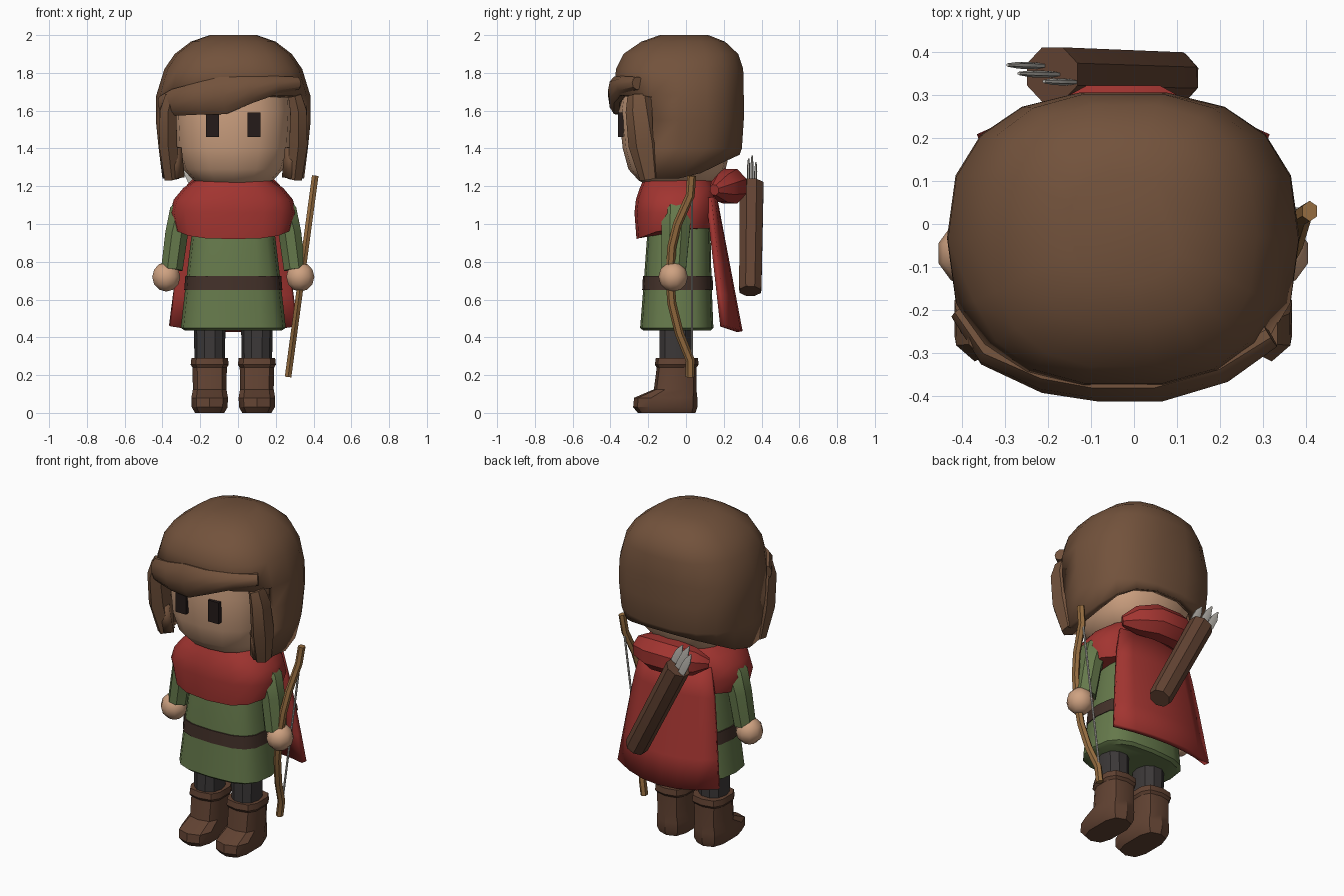
import bpy, bmesh, math
from mathutils import Vector

if "Cube" in bpy.data.objects:
    bpy.data.objects.remove(bpy.data.objects["Cube"])

CX = -0.025  # body centre line (the bow widens the +x side)
HAIR, SKIN, RED = (.17, .085, .045), (.62, .36, .22), (.36, .035, .03)
GREEN, DARK, BELT = (.13, .19, .07), (.045, .04, .04), (.055, .03, .022)
BOOT, WOOD, GREY, EYE = (.12, .055, .032), (.30, .15, .05), (.5, .48, .44), (.018, .011, .01)


def finish(name, bm, color, angle=35):
    me = bpy.data.meshes.new(name)
    bm.to_mesh(me)
    bm.free()
    ob = bpy.data.objects.new(name, me)
    bpy.context.collection.objects.link(ob)
    key = "mat_%.3f_%.3f_%.3f" % color
    mat = bpy.data.materials.get(key) or bpy.data.materials.new(key)
    mat.diffuse_color = (*color, 1)
    mat.use_nodes = True
    mat.node_tree.nodes["Principled BSDF"].inputs["Base Color"].default_value = mat.diffuse_color
    me.materials.append(mat)
    bpy.ops.object.select_all(action='DESELECT')
    ob.select_set(True)
    bpy.context.view_layer.objects.active = ob
    bpy.ops.object.shade_smooth_by_angle(angle=math.radians(angle))
    return ob


def skin_rings(rings):
    """Capped surface through a list of point rings."""
    bm = bmesh.new()
    vs = [[bm.verts.new(p) for p in r] for r in rings]
    n = len(vs[0])
    for a, b in zip(vs, vs[1:]):
        for i in range(n):
            j = (i + 1) % n
            bm.faces.new((a[i], a[j], b[j], b[i]))
    bm.faces.new(vs[0])
    bm.faces.new(vs[-1])
    bmesh.ops.recalc_face_normals(bm, faces=bm.faces)
    return bm


def stack(rows, cx=CX, n=16, e=2.5, turn=0.0):
    """Horizontal rounded-box rings; each row is (z, half width, y min, y max)."""
    def sp(v):
        return math.copysign(abs(v) ** (2 / e), v)
    rings = []
    for z, hx, y0, y1 in rows:
        ang = [2 * math.pi * (i + turn) / n for i in range(n)]
        rings.append([Vector((cx + hx * sp(math.cos(a)),
                              (y0 + y1) / 2 + (y1 - y0) / 2 * sp(math.sin(a)), z)) for a in ang])
    return skin_rings(rings)


def tube(pts, n=8):
    """Sweep through (x, y, z, radius u, radius v); v lies along y."""
    ps = [Vector(p[:3]) for p in pts]
    rings = []
    for i, p in enumerate(pts):
        t = (ps[min(i + 1, len(ps) - 1)] - ps[max(i - 1, 0)]).normalized()
        u = t.cross(Vector((0, 1, 0))).normalized()
        v = u.cross(t)
        rings.append([ps[i] + u * p[3] * math.cos(a) + v * p[4] * math.sin(a)
                      for a in (2 * math.pi * (k + .5) / n for k in range(n))])
    return skin_rings(rings)


def solid(ob, t, offset=-1):
    m = ob.modifiers.new("thickness", 'SOLIDIFY')
    m.thickness, m.offset = t, offset


# head
finish("head", stack([(1.2, .15, -.19, .1), (1.23, .21, -.25, .15), (1.29, .265, -.305, .21),
                      (1.4, .3, -.335, .235), (1.6, .31, -.357, .245), (1.8, .3, -.33, .24)]), SKIN)

# hair cap, open at the face and arched at the nape
bm = stack([(1.24, .375, -.33, .245), (1.4, .395, -.365, .30), (1.55, .41, -.375, .31),
            (1.68, .408, -.385, .31), (1.82, .365, -.375, .307), (1.9, .31, -.335, .28),
            (1.965, .225, -.24, .21), (2.0, .125, -.14, .12)], n=18, e=2.5)
gone = [f for f in bm.faces if (f.calc_center_median().z < 1.67 and f.calc_center_median().y < -.22)
        or all(v.co.z < 1.25 for v in f.verts)]
bmesh.ops.delete(bm, geom=gone, context='FACES')
for v in bm.verts:
    if v.co.z < 1.25 and v.co.y > .03:
        v.co.z += (v.co.y - .03) * .6
        v.co.y += max(0, v.co.y - .1) * .3
solid(finish("hair_cap", bm, HAIR, 40), .055)

# swept fringe and side locks
finish("fringe", tube([(-.40, -.2, 1.63, .05, .03), (-.33, -.29, 1.645, .075, .045),
                       (-.2, -.345, 1.665, .09, .05), (-.08, -.367, 1.68, .105, .046),
                       (.06, -.367, 1.71, .075, .046), (.2, -.325, 1.735, .05, .046),
                       (.315, -.255, 1.745, .035, .035)], 10), HAIR)
for s, side in ((1, "right"), (-1, "left")):
    finish(side + "_hair_lock", tube([(CX + s * .325, -.25, 1.68, .04, .06),
                                      (CX + s * .345, -.245, 1.6, .05, .075),
                                      (CX + s * .345, -.22, 1.42, .055, .085),
                                      (CX + s * .325, -.19, 1.24, .045, .055)], 6), HAIR, 25)
    # eyes
    bm = bmesh.new()
    bmesh.ops.create_cube(bm, size=1)
    bmesh.ops.scale(bm, vec=(.07, .03, .13), verts=bm.verts)
    bmesh.ops.translate(bm, vec=(CX + s * .11, -.345, 1.525), verts=bm.verts)
    finish(side + "_eye", bm, EYE)
    # arms and hands
    finish(side + "_arm", tube([(CX + s * .21, -.05, 1.15, .05, .06), (CX + s * .27, -.05, 1.06, .075, .085),
                                (CX + s * .30, -.055, .95, .065, .08),
                                (CX + s * .325, -.065, .76, .062, .07)]), GREEN)
    bm = bmesh.new()
    bmesh.ops.create_uvsphere(bm, u_segments=10, v_segments=6, radius=.078)
    bmesh.ops.translate(bm, vec=(CX + s * .355, -.068, .72), verts=bm.verts)
    finish(side + "_hand", bm, SKIN)
    # legs and boots
    lx = CX + s * .125
    finish(side + "_leg", stack([(.24, .08, -.145, .03), (.55, .085, -.145, .03)], lx, 10, 2.2), DARK)
    finish(side + "_boot", stack([(0, .08, -.255, .05), (.03, .098, -.28, .06), (.08, .1, -.275, .06),
                                  (.125, .092, -.17, .055), (.24, .094, -.155, .055),
                                  (.255, .104, -.165, .067), (.29, .1, -.16, .063)],
                                 lx, 10, 3, .5), BOOT, 30)

# tunic and belt
finish("tunic", stack([(.435, .255, -.225, .13), (.45, .278, -.243, .145), (.7, .25, -.223, .135),
                       (.95, .22, -.205, .13), (1.15, .19, -.17, .11)], n=16, e=3), GREEN)
finish("belt", stack([(.65, .26, -.232, .143), (.725, .254, -.228, .141)], n=16, e=3), BELT)

# shoulder mantle, hem lifted towards the back
bm = stack([(.92, .31, -.262, .15), (1.06, .335, -.273, .165), (1.13, .315, -.265, .165),
            (1.19, .265, -.245, .16), (1.235, .2, -.225, .14)], n=16, e=2.6)
for v in bm.verts:
    if v.co.z < .93:
        v.co.z += .055 * min(1, abs(v.co.y + .262) / .15)
finish("mantle", bm, RED)

# rolled-down hood
finish("hood", tube([(CX - .235, .15, 1.18, .03, .03), (CX - .17, .195, 1.19, .08, .075),
                     (CX - .07, .235, 1.2, .1, .095), (CX + .07, .235, 1.2, .1, .095),
                     (CX + .17, .195, 1.19, .08, .075), (CX + .235, .15, 1.18, .03, .03)]), RED)

# cape
bm = bmesh.new()
R, C = 5, 7
grid = []
for r in range(R):
    t = r / (R - 1)
    for c in range(C):
        s = 2 * c / (C - 1) - 1
        grid.append(bm.verts.new((CX + s * (.23 + .105 * t ** .8),
                                  .15 + .135 * t - (.03 + .06 * t) * s * s,
                                  1.14 - .71 * t + .03 * t * s * s)))
for r in range(R - 1):
    for c in range(C - 1):
        k = r * C + c
        bm.faces.new((grid[k], grid[k + 1], grid[k + C + 1], grid[k + C]))
solid(finish("cape", bm, RED), .03, 0)

# bow and string, leaning outwards at the top
def bow_x(z):
    return .265 + (z - .19) * .135
finish("bow", tube([(bow_x(z), y, z, .02, .024) for y, z in
                    ((.022, .19), (.022, .28), (-.035, .42), (-.075, .58), (-.085, .72),
                     (-.075, .88), (-.045, 1.0), (.022, 1.15), (.03, 1.255))], 6), WOOD)
finish("bow_string", tube([(bow_x(z), .032, z, .006, .006) for z in (.25, 1.19)], 6), GREY)

# slanted quiver with flat arrow fletchings
top, bottom = Vector((-.19, .348, 1.21)), Vector((.1, .34, .645))
axis = (top - bottom).normalized()
finish("quiver", tube([(*bottom, .06, .06), (*(bottom + axis * .02), .067, .064),
                       (*top, .071, .068)]), BOOT)
for i, (off, dy, ln) in enumerate(((-.035, .02, .13), (0, 0, .15), (.04, -.018, .11))):
    p = top + Vector((off, dy, off * .5))
    finish("arrow_%d" % (i + 1), tube([(*(p - axis * .05), .02, .006), (*(p + axis * ln * .3), .026, .008),
                                       (*(p + axis * ln * .75), .024, .008),
                                       (*(p + axis * (ln + .02)), .004, .004)], 6), GREY)
